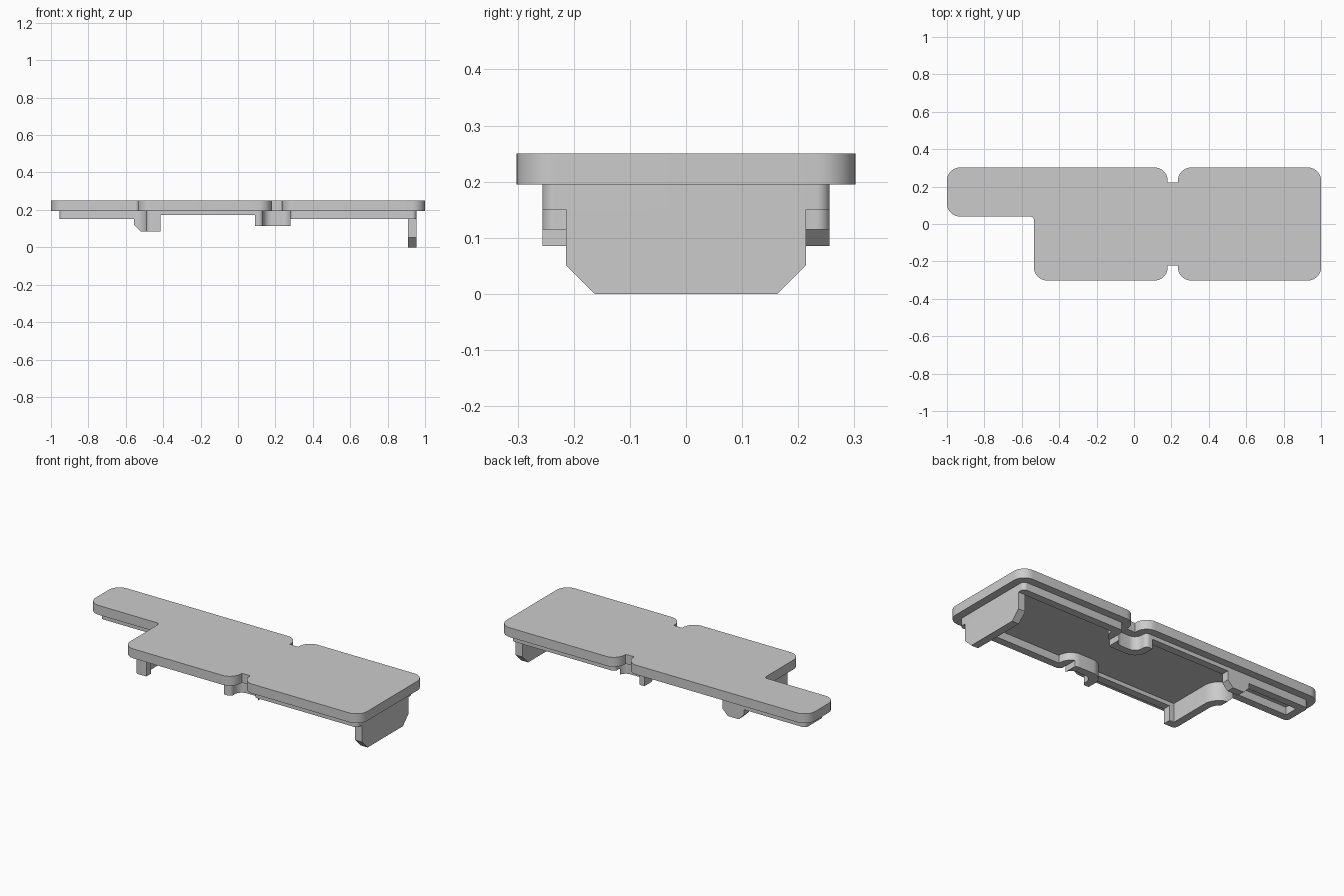
import bpy, bmesh, math
from mathutils import Vector

cube = bpy.data.objects.get("Cube")
if cube:
    bpy.data.objects.remove(cube, do_unlink=True)

PLATE_BOTTOM, PLATE_TOP = 0.195, 0.25
INSET, WALL = 0.046, 0.045
R = 0.07

grey = bpy.data.materials.new("light_grey")
grey.use_nodes = True
grey.diffuse_color = (0.6, 0.6, 0.6, 1)
grey.node_tree.nodes["Principled BSDF"].inputs["Base Color"].default_value = (0.6, 0.6, 0.6, 1)

# Plan outline, counter-clockwise: x, y, corner radius
CORNERS = [
    (-1, 0.04, R), (-0.535, 0.04, 0.02), (-0.535, -0.302, R),
    (0.18, -0.302, R), (0.18, -0.222, 0), (0.235, -0.222, 0), (0.235, -0.302, R),
    (1, -0.302, R), (1, 0.302, R),
    (0.235, 0.302, R), (0.235, 0.222, 0), (0.18, 0.222, 0), (0.18, 0.302, R),
    (-1, 0.302, R),
]


def outline(inset, steps=10):
    """Rounded plan outline, moved inwards by the inset."""
    points = []
    count = len(CORNERS)
    for i, (x, y, radius) in enumerate(CORNERS):
        here = Vector((x, y))
        before = Vector(CORNERS[i - 1][:2])
        after = Vector(CORNERS[(i + 1) % count][:2])
        a, b = (here - before).normalized(), (after - here).normalized()
        turn = a.x * b.y - a.y * b.x
        inward = Vector((-a.y, a.x)) + Vector((-b.y, b.x))
        corner = here + inward * inset
        radius = max(radius - inset, 0) if turn > 0 else min(radius + inset, 0.075 + radius)
        if radius < 0.001:
            points.append(corner)
            continue
        centre = corner - a * radius + b * radius
        for s in range(steps + 1):
            t = s / steps * math.pi / 2
            points.append(centre + a * radius * math.sin(t) - b * radius * math.cos(t))
    return points


def prism(name, points, low, high, axis="Z"):
    """Extrude a flat profile along an axis."""
    place = {"X": lambda u, v, w: (w, u, v),
             "Y": lambda u, v, w: (u, w, v),
             "Z": lambda u, v, w: (u, v, w)}[axis]
    bm = bmesh.new()
    face = bm.faces.new([bm.verts.new(place(u, v, low)) for u, v in points])
    moved = bmesh.ops.extrude_face_region(bm, geom=[face])["geom"]
    verts = [g for g in moved if isinstance(g, bmesh.types.BMVert)]
    bmesh.ops.translate(bm, verts=verts, vec=place(0, 0, high - low))
    bmesh.ops.recalc_face_normals(bm, faces=bm.faces)
    mesh = bpy.data.meshes.new(name)
    bm.to_mesh(mesh)
    bm.free()
    mesh.materials.append(grey)
    obj = bpy.data.objects.new(name, mesh)
    bpy.context.collection.objects.link(obj)
    return obj


def activate(obj):
    bpy.ops.object.select_all(action="DESELECT")
    obj.select_set(True)
    bpy.context.view_layer.objects.active = obj


def cut(target, tool, operation):
    """Apply a boolean and discard the tool."""
    tool.hide_render = True
    mod = target.modifiers.new("cut", "BOOLEAN")
    mod.operation, mod.object, mod.solver = operation, tool, "EXACT"
    activate(target)
    bpy.ops.object.modifier_apply(modifier=mod.name)
    bpy.data.objects.remove(tool, do_unlink=True)


# Flat cover plate
plate = prism("cover_plate", outline(0), PLATE_BOTTOM, PLATE_TOP)

# Thin rim under the plate, with its lower edge stepped along the length
rim = prism("under_rim", outline(INSET), 0.01, 0.24)
steps_profile = [
    (-1.1, 0.15), (-0.555, 0.15), (-0.555, 0.12), (-0.52, 0.085), (-0.415, 0.085),
    (-0.415, 0.172), (0.09, 0.172), (0.09, 0.115), (0.28, 0.115), (0.28, 0.15),
    (1.1, 0.15), (1.1, 0.2), (-1.1, 0.2),
]
cut(rim, prism("step_tool", steps_profile, -0.5, 0.5, "Y"), "INTERSECT")
cut(rim, prism("hollow_tool", outline(INSET + WALL), -0.1, 0.4), "DIFFERENCE")

# Second chamfer on the rear clip
chamfer = [(-0.46, 0.075), (-0.4, 0.075), (-0.4, 0.135)]
cut(rim, prism("chamfer_tool", chamfer, 0.15, 0.5, "Y"), "DIFFERENCE")

# Deep end tab with chamfered lower corners
half = [(0.163, 0), (0.214, 0.051), (0.214, 0.2)]
tab_profile = half + [(-y, z) for y, z in reversed(half)]
tab = prism("end_tab", tab_profile, 1 - INSET - WALL, 1 - INSET, "X")

for part in (plate, rim, tab):
    activate(part)
    bpy.ops.object.shade_smooth_by_angle(angle=math.radians(30))
